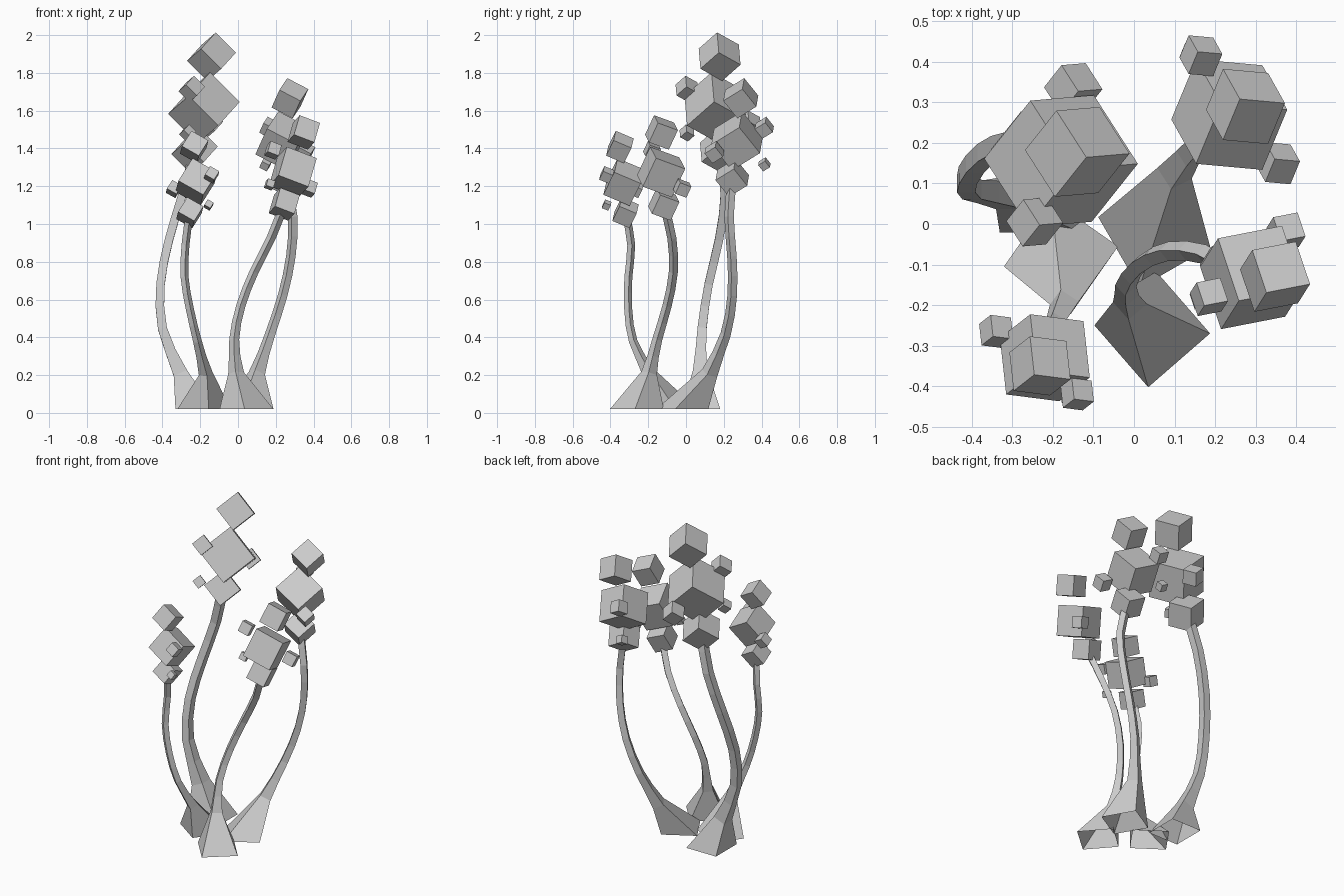
import bpy, bmesh, math
from mathutils import Vector, Matrix

if "Cube" in bpy.data.objects:
    bpy.data.objects.remove(bpy.data.objects["Cube"])

UP = Vector((0, 0, 1))


def finish(bm, name):
    bmesh.ops.recalc_face_normals(bm, faces=bm.faces[:])
    me = bpy.data.meshes.new(name)
    bm.to_mesh(me)
    bm.free()
    bpy.context.collection.objects.link(bpy.data.objects.new(name, me))


def block(name, centre, size, rot):
    bm = bmesh.new()
    bmesh.ops.create_cube(bm, size=size, matrix=Matrix.Translation(centre) @ rot)
    finish(bm, name)


def catmull(a, b, c, d, t):
    return 0.5 * (2 * b + (c - a) * t + (2 * a - 5 * b + 4 * c - d) * t * t
                  + (3 * b - a - 3 * c + d) * t ** 3)


def trunk(name, foot, yaw, pts, thick):
    """Square trunk: wide open foot, a narrow neck, then a thin curved stalk."""
    ext = [2 * pts[0] - pts[1]] + pts + [2 * pts[-1] - pts[-2]]
    curve = [catmull(*ext[i:i + 4], t) for i in range(len(pts) - 1) for t in (0, 0.5)]
    spots = [(foot, UP, 0.143)]
    for i, p in enumerate(curve):
        tangent = curve[min(i + 1, len(curve) - 1)] - curve[max(i - 1, 0)]
        spots.append((p, tangent, thick * (1 + 0.75 * 0.35 ** i)))
    spots.append((pts[-1], pts[-1] - curve[-1], thick))
    bm = bmesh.new()
    last = None
    for p, tangent, r in spots:
        q = UP.rotation_difference(tangent)
        ring = []
        for k in range(4):
            a = math.radians(yaw + 90 * k)
            ring.append(bm.verts.new(p + q @ Vector((r * math.cos(a), r * math.sin(a), 0))))
        if last:
            for k in range(4):
                n = (k + 1) % 4
                bm.faces.new((last[k], last[n], ring[n], ring[k]))
        last = ring
    finish(bm, name)


def tree(side, size, x, y, foot, yaw, path, crown_z, main, top, side_a, side_b):
    # trunk points climb in even steps from the neck to the lower cube
    n = len(path) - 1
    pts = [Vector((px, py, 0.21 + (crown_z - 0.21) * i / n)) for i, (px, py) in enumerate(path)]
    trunk(side + "_trunk", Vector((*foot, 0.02)), yaw, pts, size * 0.14)
    # shared tilt for every cube in this crown
    x = Vector(x).normalized()
    y = Vector(y)
    y = (y - x * x.dot(y)).normalized()
    rot = Matrix((x, y, x.cross(y))).transposed().to_4x4()
    main, side_a = Vector(main), Vector(side_a)
    # three stacked cubes
    block(side + "_lower_cube", pts[-1], size * 0.65, rot)
    block(side + "_main_cube", main, size, rot)
    block(side + "_top_cube", Vector((*top, main.z + size * 1.22)), size * 0.68, rot)
    # three small cubes at the sides, the smallest below the first
    block(side + "_small_cube_a", side_a, size * 0.37, rot)
    block(side + "_small_cube_b", Vector(side_b), size * 0.38, rot)
    block(side + "_small_cube_c", side_a + size * Vector((-0.1, 0, -1.05)), size * 0.24, rot)


tree("back_left", 0.222, (.7, .06, -.7), (-.5, .75, -.4), (-.23, .08), 45,
     [(-.305, .075), (-.4, .085), (-.41, .12), (-.365, .175), (-.295, .205), (-.23, .18)], 1.39,
     (-.18, .155, 1.615), (-.14, .178), (-.245, .005, 1.715), (-.15, .335, 1.53))
tree("back_right", 0.185, (.88, -.08, -.46), (.32, .8, .5), (.05, -.02), -15,
     [(.1, .125), (.17, .21), (.237, .245), (.28, .243), (.29, .228), (.25, .245)], 1.245,
     (.235, .27, 1.44), (.275, .29), (.165, .415, 1.51), (.355, .15, 1.38))
tree("front_right", 0.172, (.925, .18, -.354), (-.3, .9, -.33), (.045, -.26), -4,
     [(-.01, -.195), (-.02, -.152), (.015, -.1), (.085, -.067), (.175, -.075), (.245, -.118)], 1.105,
     (.29, -.132, 1.275), (.348, -.13), (.185, -.18, 1.39), (.375, -.02, 1.19))
tree("front_left", 0.152, (.857, -.11, -.486), (-.1, .9, -.38), (-.18, -.08), 10,
     [(-.172, -.195), (-.215, -.28), (-.255, -.306), (-.283, -.305), (-.278, -.29), (-.255, -.32)], 1.06,
     (-.22, -.33, 1.222), (-.232, -.35), (-.14, -.42, 1.26), (-.34, -.265, 1.185))
